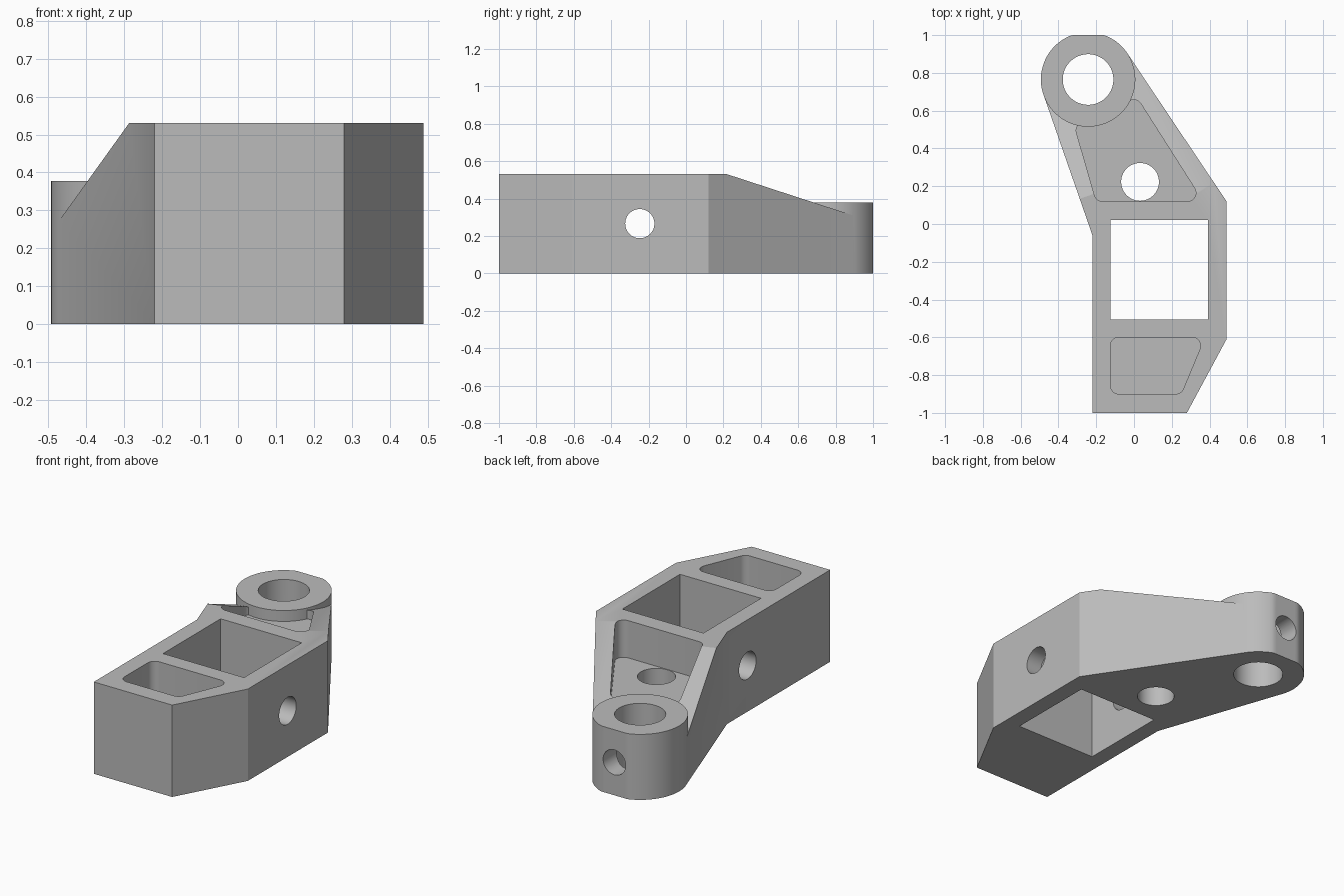
import bpy, bmesh
from math import sin, cos, tan, pi, sqrt
from mathutils import Vector

cube = bpy.data.objects.get("Cube")
if cube:
    bpy.data.objects.remove(cube, do_unlink=True)

grey = bpy.data.materials.new("light_grey")
grey.use_nodes = True
COLOUR = (0.5, 0.5, 0.5, 1)
grey.diffuse_color = COLOUR
grey.node_tree.nodes["Principled BSDF"].inputs["Base Color"].default_value = COLOUR

HEIGHT, COLLAR_TOP, FLOOR = 0.53, 0.378, 0.315
COLLAR, COLLAR_R = Vector((-0.243, 0.765)), 0.25


def prism(name, points, low, high):
    """Extrude a counter-clockwise plan outline; low may be a function of the plan point."""
    bm = bmesh.new()
    base = [bm.verts.new((p[0], p[1], low(p) if callable(low) else low)) for p in points]
    top = [bm.verts.new((p[0], p[1], high)) for p in points]
    bm.faces.new(base[::-1])
    bm.faces.new(top)
    for i in range(len(points)):
        j = (i + 1) % len(points)
        bm.faces.new((base[i], base[j], top[j], top[i]))
    bmesh.ops.recalc_face_normals(bm, faces=bm.faces)
    mesh = bpy.data.meshes.new(name)
    bm.to_mesh(mesh)
    bm.free()
    mesh.materials.append(grey)
    obj = bpy.data.objects.new(name, mesh)
    bpy.context.collection.objects.link(obj)
    return obj


def circle(centre, radius, sides=96):
    return [Vector((centre[0] + radius * cos(2 * pi * i / sides),
                    centre[1] + radius * sin(2 * pi * i / sides))) for i in range(sides)]


def rounded(points, radius, steps=8):
    """Round every corner of a convex plan outline."""
    out = []
    for i, p in enumerate(points):
        p = Vector(p)
        a = (Vector(points[i - 1]) - p).normalized()
        b = (Vector(points[(i + 1) % len(points)]) - p).normalized()
        half = a.angle(b) / 2
        centre = p + (a + b).normalized() * radius / sin(half)
        start = p + a * radius / tan(half) - centre
        end = p + b * radius / tan(half) - centre
        for k in range(steps + 1):
            t = k / steps
            sweep = pi - 2 * half
            out.append(centre + (start * sin((1 - t) * sweep) + end * sin(t * sweep)) / sin(sweep))
    return out


def tangent_point(p, side):
    """Point where a line from p touches the collar."""
    away = p - COLLAR
    d, r = away.length, COLLAR_R - 0.0005
    u = away / d
    v = Vector((-u.y, u.x)) * side
    return COLLAR + u * r * r / d + v * r * sqrt(d * d - r * r) / d


def combine(target, tool, operation):
    mod = target.modifiers.new("boolean", 'BOOLEAN')
    mod.object, mod.operation, mod.solver = tool, operation, 'EXACT'
    graph = bpy.context.evaluated_depsgraph_get()
    mesh = bpy.data.meshes.new_from_object(target.evaluated_get(graph))
    target.modifiers.remove(mod)
    target.data = mesh
    bpy.data.objects.remove(tool, do_unlink=True)


def cut(target, name, points, low=-0.1, high=0.7):
    combine(target, prism(name, points, low, high), 'DIFFERENCE')


def cross_hole(target, name, centre, radius, length, axis):
    """Horizontal round hole along x or y."""
    tool = prism(name, circle((0, 0), radius, 48), -length / 2, length / 2)
    tool.rotation_euler = (0, pi / 2, 0) if axis == 'x' else (pi / 2, 0, 0)
    tool.location = centre
    bpy.context.view_layer.update()
    combine(target, tool, 'DIFFERENCE')


# Main body with the arm tapering to the collar
right_bend, left_bend = Vector((0.49, 0.12)), Vector((-0.22, -0.06))
right_touch, left_touch = tangent_point(right_bend, 1), tangent_point(left_bend, -1)
outline = [(-0.22, -1), (0.28, -1), (0.49, -0.61), right_bend, right_touch, left_touch, left_bend]
bracket = prism("bracket_body", outline, 0, HEIGHT)


# Sloping tops of the two arm walls
def slope_wall(name, start, end, offset, slope, inner):
    along = (end - start).normalized()
    inward = Vector((-along.y, along.x)) * inner
    crease = start + along * offset
    back, tip = crease - along * 0.02, crease + along * 0.95
    strip = [back - inward * 0.1, back + inward * 0.13, tip + inward * 0.2, tip - inward * 0.1]
    if inner < 0:
        strip.reverse()
    strip.reverse()
    cut(bracket, name, strip, lambda p: HEIGHT - slope * (Vector(p) - crease).dot(along))


slope_wall("left_slope", left_bend, left_touch, 0.205, 0.458, -1)
slope_wall("right_slope", right_bend, right_touch, 0.12, 0.271, 1)

# Pockets and clearance above the collar
cut(bracket, "arm_pocket", rounded([(-0.2, 0.12), (0.365, 0.12), (0.015, 0.67), (-0.315, 0.52)], 0.045), FLOOR)
cut(bracket, "front_pocket", rounded([(-0.125, -0.9), (0.25, -0.9), (0.375, -0.6), (-0.125, -0.6)], 0.045), FLOOR)
cut(bracket, "collar_clearance", circle(COLLAR, COLLAR_R - 0.005), 0.2)

# Collar with a flat at the back
rim = [Vector((p.x, min(p.y, 1))) for p in circle(COLLAR, COLLAR_R)]
combine(bracket, prism("collar", rim, 0, COLLAR_TOP), 'UNION')

# Through openings
cut(bracket, "square_opening", [(-0.125, -0.505), (0.392, -0.505), (0.392, 0.02), (-0.125, 0.02)])
cut(bracket, "collar_bore", circle(COLLAR, 0.134))
cut(bracket, "arm_hole", circle((0.032, 0.223), 0.1))
cross_hole(bracket, "side_hole", (0.1, -0.247, 0.266), 0.078, 1.4, 'x')
cross_hole(bracket, "collar_screw_hole", (COLLAR.x, 0.95, 0.19), 0.072, 0.36, 'y')

# Smooth the round walls only
bpy.ops.object.select_all(action='DESELECT')
bracket.select_set(True)
bpy.context.view_layer.objects.active = bracket
bpy.ops.object.shade_smooth_by_angle(angle=0.4)
